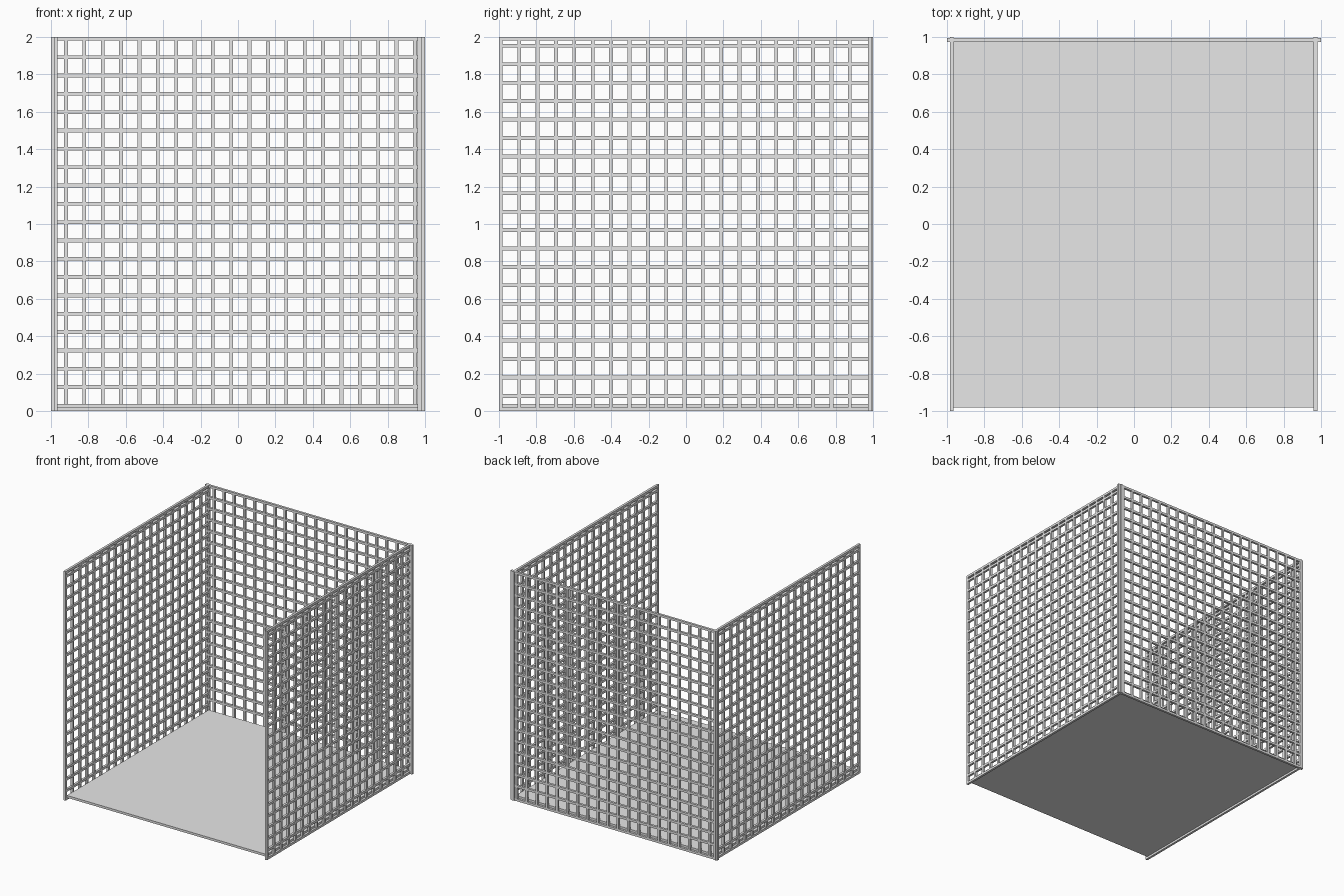
import bpy
import bmesh
from mathutils import Matrix, Vector

cube = bpy.data.objects.get("Cube")
if cube:
    bpy.data.objects.remove(cube, do_unlink=True)

GREY = (0.8, 0.8, 0.8, 1.0)
grey = bpy.data.materials.new("light grey metal")
grey.use_nodes = True
grey.diffuse_color = GREY
grey.node_tree.nodes["Principled BSDF"].inputs["Base Color"].default_value = GREY

BAR = 0.02     # bar width and depth
PITCH = 0.0982   # spacing of the lattice


def add_box(bm, low, high):
    low, high = Vector(low), Vector(high)
    size = Matrix.Diagonal((high - low).to_4d())
    bmesh.ops.create_cube(bm, size=1, matrix=Matrix.Translation((low + high) / 2) @ size)


def finish(name, bm):
    mesh = bpy.data.meshes.new(name)
    bm.to_mesh(mesh)
    bm.free()
    mesh.materials.append(grey)
    obj = bpy.data.objects.new(name, mesh)
    bpy.context.collection.objects.link(obj)
    return obj


def lattice(name, uprights, rails, place, short=None):
    """Panel of crossing bars; place(u, depth, z) maps panel axes to the model."""
    bm = bmesh.new()
    h = BAR / 2

    def bar(u0, u1, z0, z1):
        a, b = place(u0, -h, z0), place(u1, h, z1)
        add_box(bm, [min(p) for p in zip(a, b)], [max(p) for p in zip(a, b)])

    for i, u in enumerate(uprights):
        bar(u - h, u + h, 0, 1.975 if i == short else 2)
    for z in rails:
        bar(-1, 1, z - h, z + h)
    return finish(name, bm)


# Side panels
side_uprights = [-0.99 + PITCH * i for i in range(20)] + [0.99]
side_rails = [0.01] + [0.081 + 0.0985 * i for i in range(20)] + [1.99]
for name, x in (("left_lattice_panel", 0.97), ("right_lattice_panel", -0.975)):
    lattice(name, side_uprights, side_rails, lambda u, d, z, x=x: (x + d, u, z))

# Back panel, with one upright stopping short of the top rail
back_uprights = [-0.99] + [-0.92 + PITCH * i for i in range(20)] + [0.99]
back_rails = [0.01] + [0.128 + 0.098 * i for i in range(20)]
lattice("back_lattice_panel", back_uprights, back_rails,
        lambda u, d, z: (u, 0.984 + d, z), short=12)

# Floor sheet resting on the bottom rails
floor = bmesh.new()
add_box(floor, (-0.967, -0.98, 0.018), (0.962, 0.976, 0.038))
finish("floor_sheet", floor)
